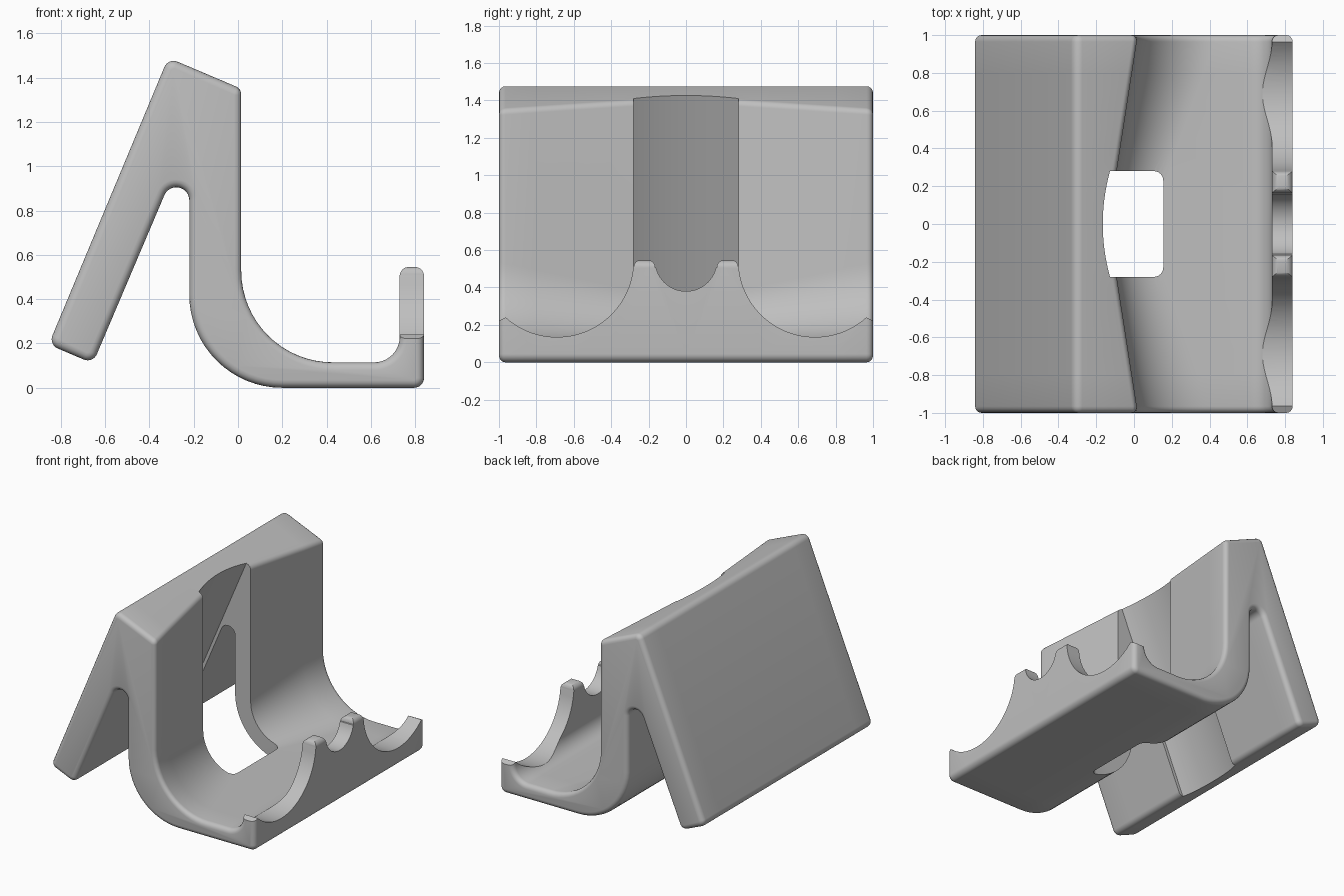
import bpy, bmesh, math
from mathutils import Vector

cube = bpy.data.objects.get("Cube")
if cube:
    bpy.data.objects.remove(cube, do_unlink=True)

grey = bpy.data.materials.new("plain grey")
grey.use_nodes = True
colour = (0.52, 0.52, 0.52, 1)
grey.diffuse_color = colour
grey.node_tree.nodes["Principled BSDF"].inputs["Base Color"].default_value = colour

SLOPE = 0.425  # lean of the rear plate, x per z


def rounded(corners, segs=8):
    """Closed 2D outline with every (x, z, radius) corner filleted."""
    out = []
    for i, (x, z, r) in enumerate(corners):
        p = Vector((x, z))
        a = Vector(corners[i - 1][:2])
        b = Vector(corners[(i + 1) % len(corners)][:2])
        u, v = (a - p).normalized(), (b - p).normalized()
        half = u.angle(v) / 2
        t, w = r / math.tan(half), math.pi - 2 * half
        c = p + (u + v).normalized() * r / math.sin(half)
        s, e = p + u * t - c, p + v * t - c
        n = segs if r < 0.05 else 2 * segs
        for k in range(n + 1):
            f = k / n
            out.append(c + (s * math.sin((1 - f) * w) + e * math.sin(f * w)) / math.sin(w))
    return out


def inset(points, d):
    """Move a clockwise outline inward by d."""
    out = []
    for i, p in enumerate(points):
        t = points[(i + 1) % len(points)] - points[i - 1]
        out.append(p + Vector((t.y, -t.x)).normalized() * d)
    return out


def arc(cy, cz, r, a0, a1, n):
    return [(cy + r * math.cos(math.radians(a0 + (a1 - a0) * k / n)),
             cz + r * math.sin(math.radians(a0 + (a1 - a0) * k / n))) for k in range(n + 1)]


def loft(name, rings):
    """Skin a stack of equal-length point rings and cap both ends."""
    bm = bmesh.new()
    loops = [[bm.verts.new(p) for p in ring] for ring in rings]
    for lo, hi in zip(loops, loops[1:]):
        for i in range(len(lo)):
            bm.faces.new((lo[i - 1], lo[i], hi[i], hi[i - 1]))
    bm.faces.new(loops[0])
    bm.faces.new(loops[-1])
    bmesh.ops.recalc_face_normals(bm, faces=bm.faces)
    mesh = bpy.data.meshes.new(name)
    bm.to_mesh(mesh)
    bm.free()
    mesh.materials.append(grey)
    ob = bpy.data.objects.new(name, mesh)
    bpy.context.collection.objects.link(ob)
    return ob


def section(y):
    """Side outline; the upright gets thinner towards the middle."""
    s = 0.155 * (1 - abs(y))
    return rounded([
        (0.02 - s, 1.348 + SLOPE * s, 0.04),
        (0.02 - s, 0.115, 0.42 - 1.3 * s),
        (0.73, 0.115, 0.115),
        (0.73, 0.545, 0.04),
        (0.84, 0.545, 0.04),
        (0.84, 0, 0.045),
        (-0.22, 0, 0.42),
        (-0.22, 1.134, 0.0585),
        (-0.655, 0.11, 0.045),
        (-0.855, 0.195, 0.045),
        (-0.315, 1.49, 0.045)])


# Bracket body: outline swept along y with rounded end edges
EDGE = 0.035
ends = []
for k in range(5):
    a = math.pi / 2 * k / 4
    ends.append((1 - EDGE * (1 - math.sin(a)), EDGE * (1 - math.cos(a))))
# k = 0 is the inner start of the rounding, k = 4 the end cap
ends = [(1 - EDGE + EDGE * math.sin(math.pi / 2 * k / 4),
         EDGE * (1 - math.cos(math.pi / 2 * k / 4))) for k in range(5)]
stations = [(-y, d) for y, d in reversed(ends)]
stations += [(k / 5, 0) for k in range(-4, 5)]
stations += ends
body = loft("hook_bracket", [[(p.x, y, p.y) for p in inset(section(y), d)] for y, d in stations])

# Central slot: hollowed back following the plate, straight sides, rounded front
HALF = 0.28


def slot_ring(z):
    back = -0.655 + SLOPE * (z - 0.11)
    ring = []
    for k in range(17):
        y = HALF * (k / 8 - 1)
        ring.append((back - 0.025 - 0.045 * (1 - (y / HALF) ** 2), y, z))
    for cy, a0 in ((HALF - 0.05, 90), (0.05 - HALF, 0)):
        ring += [(x, y, z) for x, y in arc(0.105, cy, 0.05, a0, a0 - 90, 6)]
    return ring


slot = loft("slot_cutter", [slot_ring(-0.3), slot_ring(1.7)])

# Scalloped lip: middle dip, two knobs, two wide dips
side = arc(0, 0.545, 0.165, 270, 346, 12)
side += arc(0.205, 0.508, 0.04, 180, 90, 6)
side += arc(0.24, 0.508, 0.04, 90, 0, 6)
side += arc(0.69, 0.545, 0.41, 187, 312, 28)
side += [(1.1, 0.17), (1.1, 0.8)]
outline = [(-y, z) for y, z in reversed(side[1:])] + side
scallop = loft("scallop_cutter", [[(x, y, z) for y, z in outline] for x in (0.5, 1.0)])

# Cut the openings and shade
bpy.ops.object.select_all(action="DESELECT")
bpy.context.view_layer.objects.active = body
body.select_set(True)
for cutter in (slot, scallop):
    cutter.hide_render = True
    mod = body.modifiers.new(cutter.name, "BOOLEAN")
    mod.operation = "DIFFERENCE"
    mod.solver = "EXACT"
    mod.object = cutter
    bpy.ops.object.modifier_apply(modifier=mod.name)
    bpy.data.objects.remove(cutter, do_unlink=True)
bpy.ops.object.shade_smooth_by_angle(angle=math.radians(35))
